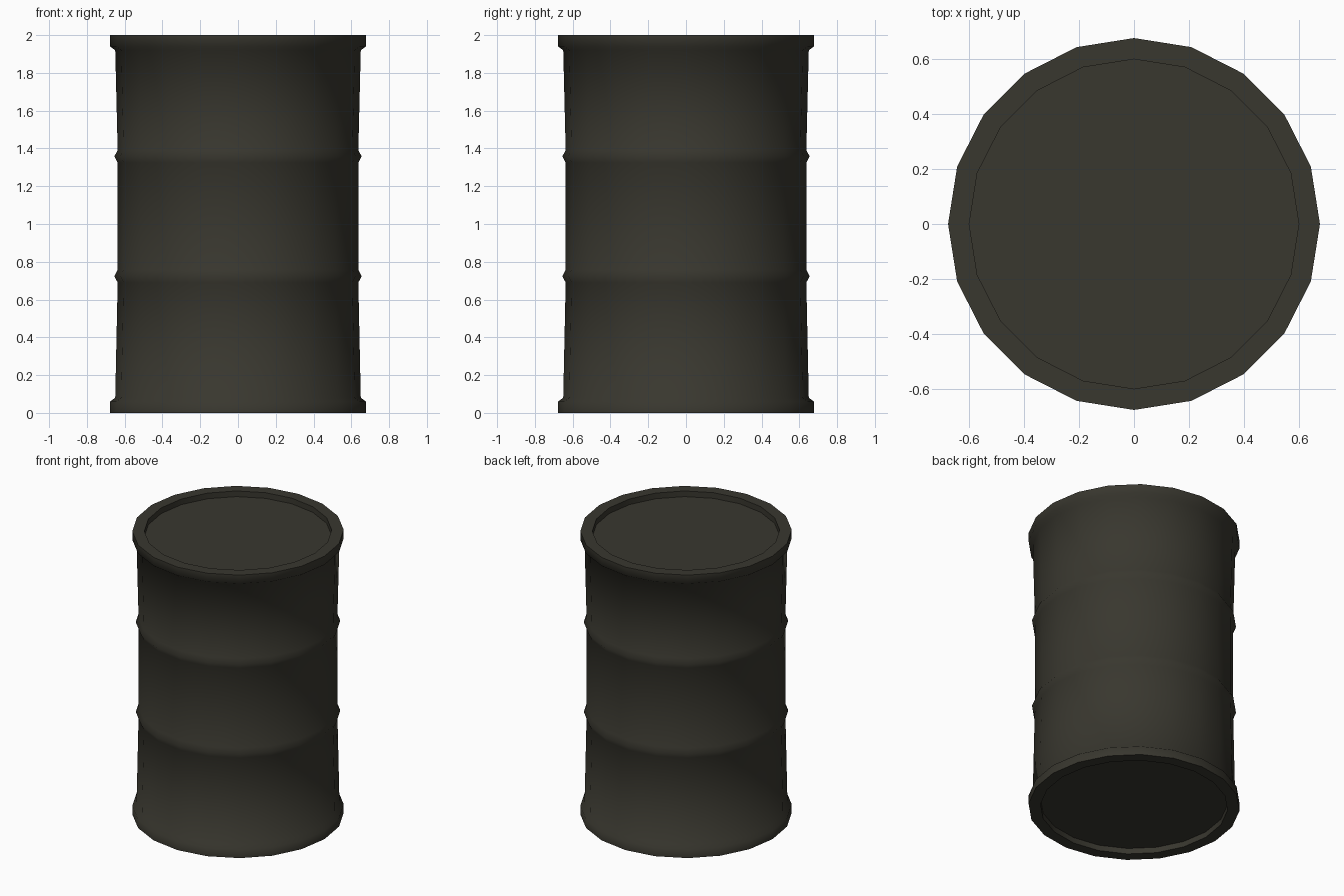
import bpy, bmesh, math

if "Cube" in bpy.data.objects:
    bpy.data.objects.remove(bpy.data.objects["Cube"])

SIDES = 20

# Drum outline (radius, height), from bottom panel centre to lid centre
profile = [(0.60, 0.04), (0.60, 0.0), (0.677, 0.0), (0.677, 0.06), (0.65, 0.08)]
profile += [(0.637, 0.69), (0.655, 0.724), (0.637, 0.757)]      # lower hoop
profile += [(0.637, 1.325), (0.655, 1.358), (0.637, 1.39)]      # upper hoop
profile += [(0.65, 1.92), (0.677, 1.94), (0.677, 2.0), (0.60, 2.0), (0.60, 1.96)]

bm = bmesh.new()
rings = []
for r, z in profile:
    rings.append([bm.verts.new((r * math.cos(2 * math.pi * i / SIDES),
                                r * math.sin(2 * math.pi * i / SIDES), z))
                  for i in range(SIDES)])

# Side walls, hoops and rims
for a, b in zip(rings, rings[1:]):
    for i in range(SIDES):
        j = (i + 1) % SIDES
        bm.faces.new((a[i], a[j], b[j], b[i]))

# Recessed bottom panel and lid
bm.faces.new(rings[0][::-1])
bm.faces.new(rings[-1])
bmesh.ops.recalc_face_normals(bm, faces=bm.faces[:])

mesh = bpy.data.meshes.new("drum_barrel")
bm.to_mesh(mesh)
bm.free()
drum = bpy.data.objects.new("drum_barrel", mesh)
bpy.context.collection.objects.link(drum)

# Dark olive paint
paint = bpy.data.materials.new("dark_olive_paint")
paint.diffuse_color = (0.040, 0.038, 0.028, 1.0)
paint.use_nodes = True
paint.node_tree.nodes["Principled BSDF"].inputs["Base Color"].default_value = paint.diffuse_color
mesh.materials.append(paint)

# Smooth around the drum, sharp at the rims
bpy.context.view_layer.objects.active = drum
drum.select_set(True)
bpy.ops.object.shade_smooth_by_angle(angle=math.radians(60))
